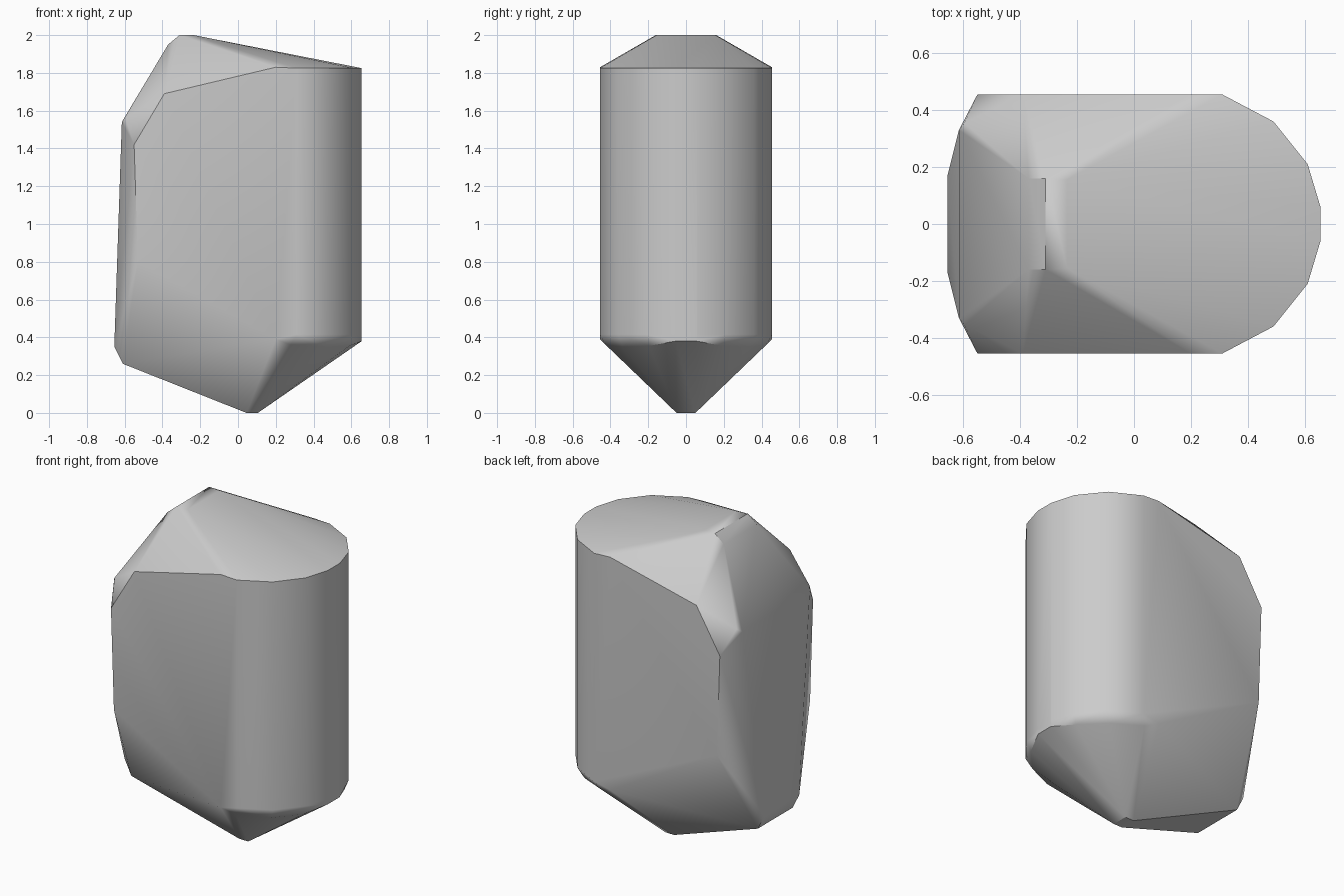
import bpy, bmesh, math

cube = bpy.data.objects.get("Cube")
if cube:
    bpy.data.objects.remove(cube, do_unlink=True)

stone = bpy.data.materials.new("grey_stone")
stone.use_nodes = True
colour = (0.6, 0.6, 0.6, 1)
stone.diffuse_color = colour
stone.node_tree.nodes["Principled BSDF"].inputs["Base Color"].default_value = colour

corners = []

# Rounded end: vertical wall with a small bevel at the lower rim
wall = [(0.31, 0.455), (0.49, 0.36), (0.61, 0.21), (0.655, 0.06)]
for x, y in wall:
    corners += [(x, y, 1.825), (x, y, 0.415)]
corners += [(0.28, 0.425, 0.36), (0.46, 0.335, 0.35),
            (0.59, 0.195, 0.355), (0.655, 0.055, 0.38)]

# Flat side outline
corners += [(x, 0.455, z) for x, z in
            [(0.2, 1.83), (-0.39, 1.69), (-0.55, 1.42), (-0.53, 0.8), (0.2, 0.39)]]

# Roof ridge
corners += [(-0.37, 0.16, 1.95), (-0.31, 0.16, 2.0), (-0.235, 0.155, 2.0)]

# Tapered end
corners += [(-0.615, 0.33, 1.54), (-0.595, 0.355, 1.56),
            (-0.655, 0.17, 0.35), (-0.61, 0.17, 0.26)]

# Foot
corners += [(0.045, 0.05, 0), (0.105, 0.05, 0)]

# Mirror the corners and wrap them in a convex skin
bm = bmesh.new()
for x, y, z in corners:
    for side in (-1, 1):
        bm.verts.new((x, y * side, z))
bmesh.ops.convex_hull(bm, input=bm.verts)
loose = [v for v in bm.verts if not v.link_faces]
bmesh.ops.delete(bm, geom=loose, context='VERTS')
bmesh.ops.dissolve_limit(bm, angle_limit=math.radians(1), verts=bm.verts, edges=bm.edges)
bmesh.ops.recalc_face_normals(bm, faces=bm.faces)

mesh = bpy.data.meshes.new("cut_stone")
bm.to_mesh(mesh)
bm.free()
mesh.materials.append(stone)
obj = bpy.data.objects.new("cut_stone", mesh)
bpy.context.collection.objects.link(obj)

# Soft facets with crisp rims
bpy.context.view_layer.objects.active = obj
obj.select_set(True)
bpy.ops.object.shade_smooth_by_angle(angle=math.radians(32))
soft = obj.modifiers.new("soft_facets", 'WEIGHTED_NORMAL')
soft.keep_sharp = True
